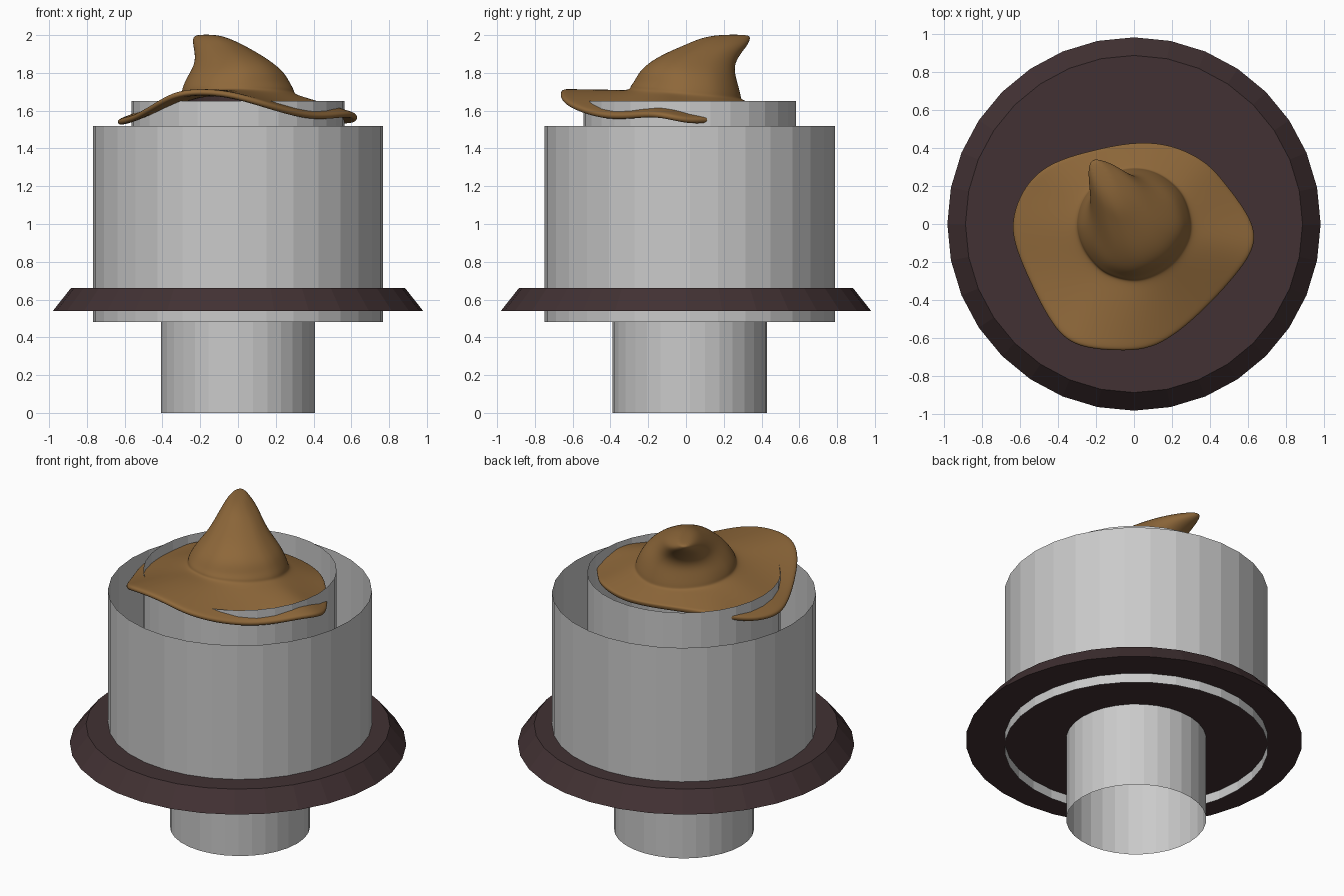
import bpy
import bmesh
from math import sin, cos, pi, atan2
from mathutils import Vector

cube = bpy.data.objects.get("Cube")
if cube:
    bpy.data.objects.remove(cube, do_unlink=True)


def make_material(name, rgb):
    mat = bpy.data.materials.new(name)
    mat.use_nodes = True
    colour = (*rgb, 1)
    mat.diffuse_color = colour
    mat.node_tree.nodes["Principled BSDF"].inputs["Base Color"].default_value = colour
    return mat


grey = make_material("light grey", (0.59, 0.59, 0.59))
dark = make_material("dark plum", (0.054, 0.031, 0.033))
brown = make_material("leather brown", (0.27, 0.137, 0.042))


def loft(name, rings, mat, cap_bottom=False, cap_top=False):
    """Join equal-length rings of points, listed bottom to top, with quads."""
    bm = bmesh.new()
    loops = [[bm.verts.new(p) for p in ring] for ring in rings]
    count = len(loops[0])
    for low, high in zip(loops, loops[1:]):
        for i in range(count):
            j = (i + 1) % count
            bm.faces.new((low[i], low[j], high[j], high[i]))
    if cap_bottom:
        bm.faces.new(loops[0][::-1])
    if cap_top:
        bm.faces.new(loops[-1])
    mesh = bpy.data.meshes.new(name)
    bm.to_mesh(mesh)
    bm.free()
    mesh.materials.append(mat)
    obj = bpy.data.objects.new(name, mesh)
    bpy.context.collection.objects.link(obj)
    return obj


def circle(radius, z, y=0.0, sides=32):
    return [Vector((radius * cos(2 * pi * i / sides),
                    y + radius * sin(2 * pi * i / sides), z)) for i in range(sides)]


def open_tube(name, radius, bottom, top, mat):
    return loft(name, [circle(radius, bottom, 0.02), circle(radius, top, 0.02)], mat)


# Bevelled plate and the open tubes
loft("plate", [circle(0.98, 0.54), circle(0.885, 0.66)], dark, True, True)
open_tube("lower_tube", 0.408, 0, 0.54, grey)
open_tube("outer_tube", 0.768, 0.48, 1.52, grey)
open_tube("inner_tube", 0.563, 0.66, 1.65, grey)

# Dark band inside the hat
open_tube("hat_lining", 0.26, 1.63, 1.71, dark)

# Wavy brim edge, counter-clockwise from the right-hand side
edge = [Vector(p) for p in (
    (.61, .04, 1.55), (.48, .21, 1.57), (.38, .33, 1.6), (.19, .42, 1.6),
    (0, .43, 1.61), (-.2, .39, 1.62), (-.45, .32, 1.62), (-.58, .19, 1.57),
    (-.64, .03, 1.55), (-.63, -.1, 1.55), (-.55, -.29, 1.57), (-.43, -.53, 1.65),
    (-.31, -.64, 1.72), (-.07, -.66, 1.715), (.14, -.65, 1.65), (.4, -.42, 1.565),
    (.59, -.2, 1.6), (.64, -.08, 1.58))]
angles = [atan2(p.y, p.x) for p in edge]

# Crown base dips toward the back
base = [Vector((0.3 * cos(a), 0.3 * sin(a), 1.685 - 0.025 * sin(a))) for a in angles]
rim = [Vector((p.x * 1.015, p.y * 1.015, p.z)) for p in edge]
rings = [rim] + [[r.lerp(b, t) for r, b in zip(rim, base)] for t in (0.12, 0.45, 0.8)]
rings += [base, [p + Vector((0, 0, 0.02)) for p in base]]

# Crown slices lean along the tip direction: height, centre, length, width
lean = Vector((-0.5, 0.866, 0))
side = Vector((-0.866, -0.5, 0))
for z, x, y, length, width in (
        (1.75, -.005, 0, .275, .275), (1.8, -.005, .005, .26, .243),
        (1.85, -.02, .03, .244, .193), (1.9, -.057, .085, .221, .148),
        (1.95, -.107, .165, .182, .107), (1.985, -.145, .21, .15, .066),
        (2.003, -.17, .255, .09, .03)):
    ring = []
    for a in angles:
        d = Vector((cos(a), sin(a), 0))
        ring.append(Vector((x, y, z)) + 1.02 * (lean * d.dot(lean) * length
                                               + side * d.dot(side) * width))
    rings.append(ring)

hat = loft("hat", rings, brown, cap_top=True)
shell = hat.modifiers.new("thickness", 'SOLIDIFY')
shell.thickness = 0.035
shell.offset = -1
smooth = hat.modifiers.new("smooth", 'SUBSURF')
smooth.levels = smooth.render_levels = 3
for face in hat.data.polygons:
    face.use_smooth = True
